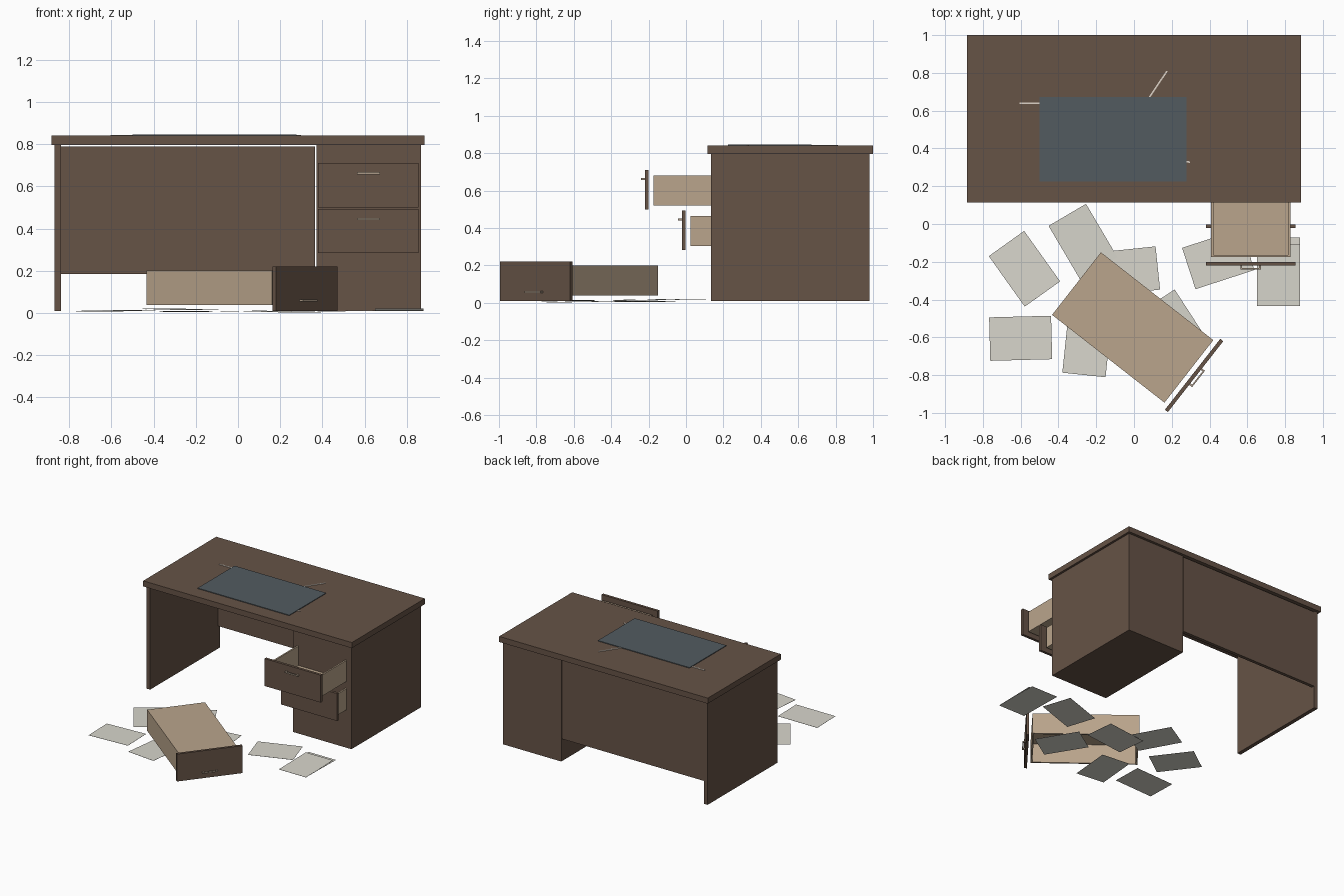
import bpy
import bmesh
from math import radians
from mathutils import Matrix, Vector, Euler

cube = bpy.data.objects.get("Cube")
if cube:
    bpy.data.objects.remove(cube, do_unlink=True)


def material(name, srgb):
    linear = [(c / 255 / 12.92) if c < 11 else ((c / 255 + 0.055) / 1.055) ** 2.4 for c in srgb]
    mat = bpy.data.materials.new(name)
    mat.use_nodes = True
    mat.diffuse_color = (*linear, 1)
    mat.node_tree.nodes["Principled BSDF"].inputs["Base Color"].default_value = (*linear, 1)
    return mat


BROWN = material("dark brown wood", (102, 83, 70))
TAN = material("tan wood", (186, 165, 140))
METAL = material("handle metal", (172, 155, 136))
PAPER = material("paper", (216, 214, 204))
SLATE = material("slate blotter", (82, 91, 96))
PEN = material("pale pen", (222, 212, 200))


def boxes(name, parts, mat, matrix=Matrix()):
    """One object made of boxes, each given by its low and high corner."""
    bm = bmesh.new()
    for lo, hi in parts:
        lo, hi = Vector(lo), Vector(hi)
        place = Matrix.Translation((lo + hi) / 2) @ Matrix.Diagonal((*(hi - lo), 1))
        bmesh.ops.create_cube(bm, size=1, matrix=matrix @ place)
    mesh = bpy.data.meshes.new(name)
    bm.to_mesh(mesh)
    bm.free()
    mesh.materials.append(mat)
    obj = bpy.data.objects.new(name, mesh)
    bpy.context.collection.objects.link(obj)
    return obj


def drawer(name, matrix):
    """Drawer facing -y, origin at the bottom middle of its front panel."""
    w, near, far, low, high, t = 0.21, 0.045, 0.80, 0.02, 0.182, 0.012
    boxes(name + "_front", [((-0.238, 0, 0), (0.238, 0.02, 0.21))], BROWN, matrix)
    boxes(name + "_box", [
        ((-w, near, low), (w, far, low + t)),
        ((-w, near, low + t), (t - w, far, high)),
        ((w - t, near, low + t), (w, far, high)),
        ((t - w, near, low + t), (w - t, near + t, high)),
        ((t - w, far - t, low + t), (w - t, far, high)),
    ], TAN, matrix)
    boxes(name + "_handle", [
        ((-0.055, -0.02, 0.157), (0.055, -0.012, 0.167)),
        ((-0.055, -0.012, 0.157), (-0.045, 0, 0.167)),
        ((0.045, -0.012, 0.157), (0.055, 0, 0.167)),
    ], METAL, matrix)


# Desk body
boxes("desk_top", [((-0.885, 0.115, 0.797), (0.885, 1.0, 0.84))], BROWN)
boxes("side_panel", [((-0.87, 0.135, 0.01), (-0.84, 0.98, 0.797))], BROWN)
boxes("back_panel", [((-0.84, 0.955, 0.185), (0.365, 0.98, 0.79))], BROWN)
boxes("pedestal", [((0.372, 0.135, 0.01), (0.868, 0.98, 0.797))], BROWN)

# Two open drawers and one upside down on the floor
drawer("upper_drawer", Matrix.Translation((0.618, -0.22, 0.50)))
drawer("lower_drawer", Matrix.Translation((0.618, -0.022, 0.283)))
drawer("fallen_drawer", Matrix.Translation((0.326, -0.808, 0.22))
       @ Matrix.Rotation(radians(52), 4, "Z") @ Matrix.Rotation(radians(180), 4, "Y"))

# Blotter and pens on the desk
boxes("blotter", [((-0.50, 0.225, 0.841), (0.277, 0.672, 0.846))], SLATE)
for i, (x, y, angle) in enumerate([(-0.605, 0.64, 0), (0.175, 0.81, 236), (0.297, 0.327, 170)]):
    place = Matrix.Translation((x, y, 0.84)) @ Matrix.Rotation(radians(angle), 4, "Z")
    boxes(f"pen_{i + 1}", [((0, -0.004, 0), (0.17, 0.004, 0.004))], PEN, place)

# Scattered sheets: x, y, height, turn of the long side
sheets = [
    (-0.58, -0.237, 0.010, -54.5),
    (-0.27, -0.093, 0.017, -59.5),
    (-0.037, -0.25, 0.008, 6),
    (0.208, -0.547, 0.006, -57),
    (-0.60, -0.605, 0.012, 1.5),
    (-0.248, -0.636, 0.007, 84),
    (0.446, -0.185, 0.008, 18),
    (0.765, -0.235, 0.012, 90),
    (0.765, -0.27, 0.017, 90),
]
for i, (x, y, z, turn) in enumerate(sheets):
    tilt = Euler((0, radians(0.9 if i % 2 else -0.9), radians(turn))).to_matrix().to_4x4()
    boxes(f"paper_{i + 1}", [((-0.164, -0.115, -0.0005), (0.164, 0.115, 0.0005))], PAPER,
          Matrix.Translation((x, y, z)) @ tilt)
